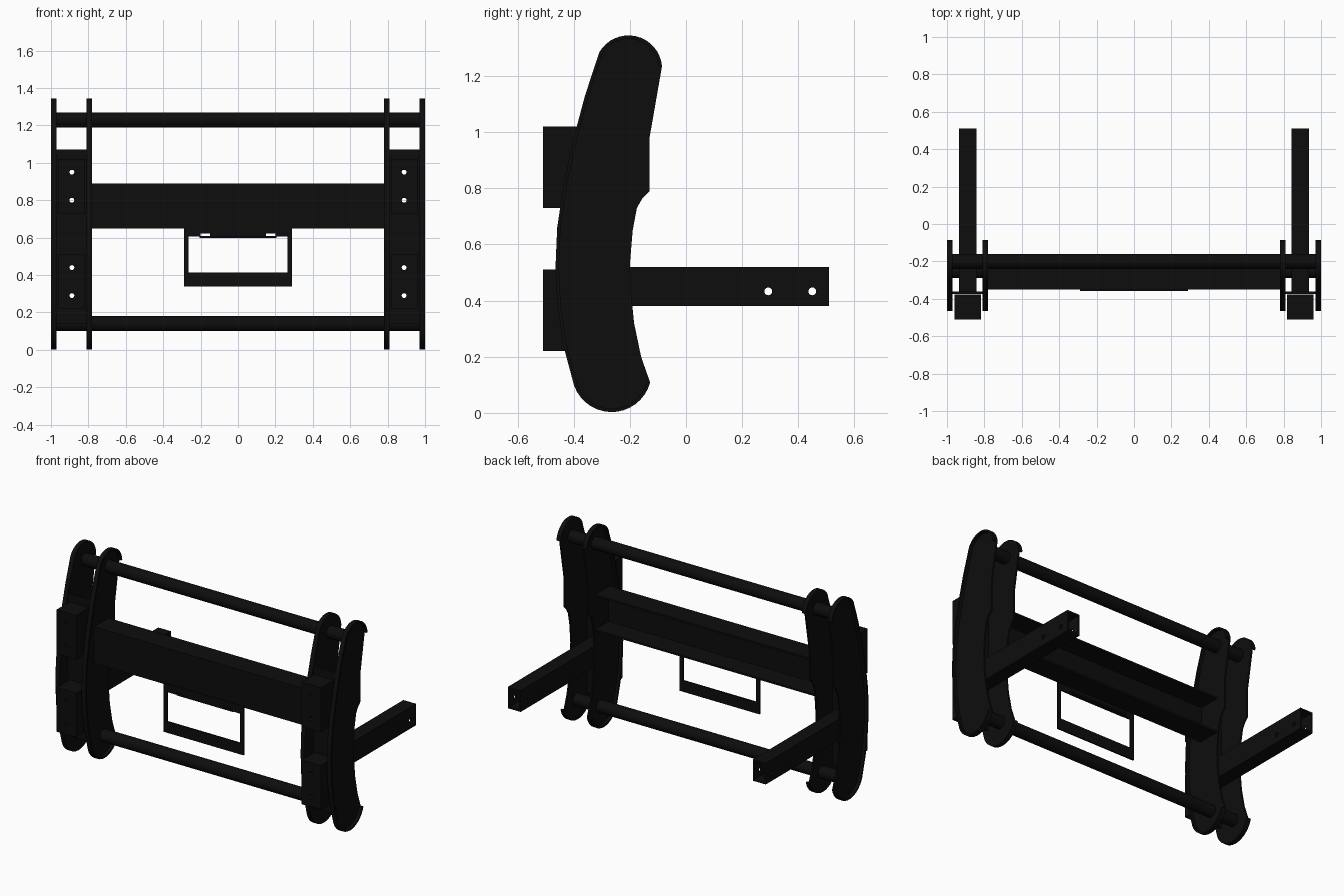
import bpy, bmesh, math
from mathutils import Vector, Matrix

if "Cube" in bpy.data.objects:
    bpy.data.objects.remove(bpy.data.objects["Cube"])

black = bpy.data.materials.new("black_paint")
black.diffuse_color = (0.004, 0.004, 0.004, 1)
black.use_nodes = True
black.node_tree.nodes["Principled BSDF"].inputs["Base Color"].default_value = black.diffuse_color


def finish(bm, name):
    bmesh.ops.recalc_face_normals(bm, faces=bm.faces)
    me = bpy.data.meshes.new(name)
    bm.to_mesh(me)
    bm.free()
    ob = bpy.data.objects.new(name, me)
    bpy.context.collection.objects.link(ob)
    me.materials.append(black)
    return ob


def extrude_x(name, pts, x0, x1):
    """Extrude a (y, z) outline from x0 to x1."""
    bm = bmesh.new()
    f = bm.faces.new([bm.verts.new((x0, y, z)) for y, z in pts])
    r = bmesh.ops.extrude_face_region(bm, geom=[f])
    vs = [v for v in r["geom"] if isinstance(v, bmesh.types.BMVert)]
    bmesh.ops.translate(bm, verts=vs, vec=(x1 - x0, 0, 0))
    return finish(bm, name)


def add_box(bm, x0, x1, y0, y1, z0, z1):
    m = Matrix.Translation(((x0 + x1) / 2, (y0 + y1) / 2, (z0 + z1) / 2))
    bmesh.ops.create_cube(bm, size=1, matrix=m @ Matrix.Diagonal((x1 - x0, y1 - y0, z1 - z0, 1)))


def boxes(name, *dims):
    bm = bmesh.new()
    for d in dims:
        add_box(bm, *d)
    return finish(bm, name)


def cylinders(name, axis, r, length, centres, seg=32):
    bm = bmesh.new()
    rot = Matrix.Rotation(math.pi / 2, 4, 'Y' if axis == 'x' else 'X')
    for c in centres:
        bmesh.ops.create_cone(bm, cap_ends=True, segments=seg, radius1=r, radius2=r,
                              depth=length, matrix=Matrix.Translation(c) @ rot)
    return finish(bm, name)


def cut(ob, cutter):
    m = ob.modifiers.new("holes", 'BOOLEAN')
    m.object = cutter
    m.operation = 'DIFFERENCE'
    m.solver = 'EXACT'
    cutter.hide_render = True
    cutter.hide_viewport = True


def smooth(ob):
    bpy.ops.object.select_all(action='DESELECT')
    ob.select_set(True)
    bpy.context.view_layer.objects.active = ob
    bpy.ops.object.shade_smooth_by_angle(angle=math.radians(30))


def arc(cy, cz, r, a0, a1, n):
    return [(cy + r * math.cos(math.radians(a0 + (a1 - a0) * i / n)),
             cz + r * math.sin(math.radians(a0 + (a1 - a0) * i / n))) for i in range(n + 1)]


# Upright outline: rounded top, bowed front, rounded bottom, then the back edge
rim = (arc(-.205, 1.225, .12, 5, 150, 16)
       + [(-.36, 1.13), (-.4, .98), (-.435, .82), (-.459, .66), (-.465, .52),
          (-.458, .38), (-.437, .24)]
       + arc(-.265, .145, .142, 190, 345, 16))
back = [(-.16, .2), (-.185, .32), (-.195, .42), (-.2, .53), (-.19, .65), (-.175, .73),
        (-.155, .765), (-.13, .79), (-.13, .98)]
T = .012
inner = []
for i, p in enumerate(rim):
    a, b = Vector(rim[max(i - 1, 0)]), Vector(rim[min(i + 1, len(rim) - 1)])
    d = (b - a).normalized()
    inner.append((p[0] - d.y * T, p[1] + d.x * T))

for s, side in ((-1, "left"), (1, "right")):
    # Flanged uprights: thin web with a rim facing away from its partner
    for tag, web, edge in (("outer", (.97, .98), (.97, 1.0)), ("inner", (.80, .81), (.78, .81))):
        extrude_x(f"{side}_{tag}_upright_web", rim + back, s * web[0], s * web[1])
        smooth(extrude_x(f"{side}_{tag}_upright_rim", rim + inner[::-1], s * edge[0], s * edge[1]))

    # Front panel between uprights, with two bolted pads
    xs = sorted((s * .805, s * .975))
    panel = boxes(f"{side}_front_panel", (*xs, -.375, -.36, .14, 1.07))
    xp = sorted((s * .818, s * .96))
    pads = boxes(f"{side}_bumper_pads", (*xp, -.51, -.376, .73, 1.02), (*xp, -.51, -.376, .22, .51))
    bolts = cylinders(f"{side}_bolt_cutter", 'y', .013, .6,
                      [(s * .888, -.45, z) for z in (.95, .80, .44, .29)], 16)
    cut(panel, bolts)
    cut(pads, bolts)

    # Mounting arm: open square tube with two cross holes
    a, b, w = .843, .936, .012
    walls = [sorted((s * a, s * (a + w))), sorted((s * (b - w), s * b))]
    full = sorted((s * (a + w), s * (b - w)))
    cheeks = boxes(f"{side}_arm_sides", *[(*x, -.36, .51, .38, .52) for x in walls])
    boxes(f"{side}_arm_top_bottom", (*full, -.36, .51, .38, .392), (*full, -.36, .51, .508, .52))
    cut(cheeks, cylinders(f"{side}_arm_hole_cutter", 'x', .014, .3,
                          [(s * .89, y, .433) for y in (.293, .45)], 20))

# Cross tubes
smooth(cylinders("top_tube", 'x', .04, 1.95, [(0, -.2, 1.23)]))
smooth(cylinders("bottom_tube", 'x', .04, 1.95, [(0, -.25, .14)]))

# Main beam: channel open to the rear
extrude_x("main_beam", [(-.2, .89), (-.35, .89), (-.35, .65), (-.2, .65), (-.2, .662),
                        (-.338, .662), (-.338, .878), (-.2, .878)], -.8, .8)

# Plate holder frame hung under the beam, with a small lip behind its top rail
Y = (-.357, -.347)
boxes("plate_holder_frame",
      (-.29, -.265, *Y, .34, .66), (.265, .29, *Y, .34, .66),
      (-.265, .265, *Y, .34, .413), (-.265, .265, *Y, .622, .66),
      (-.265, -.2, *Y, .607, .622), (.2, .265, *Y, .607, .622), (-.15, .15, *Y, .607, .622))
boxes("plate_holder_lip", (-.205, .205, -.347, -.315, .598, .61))
